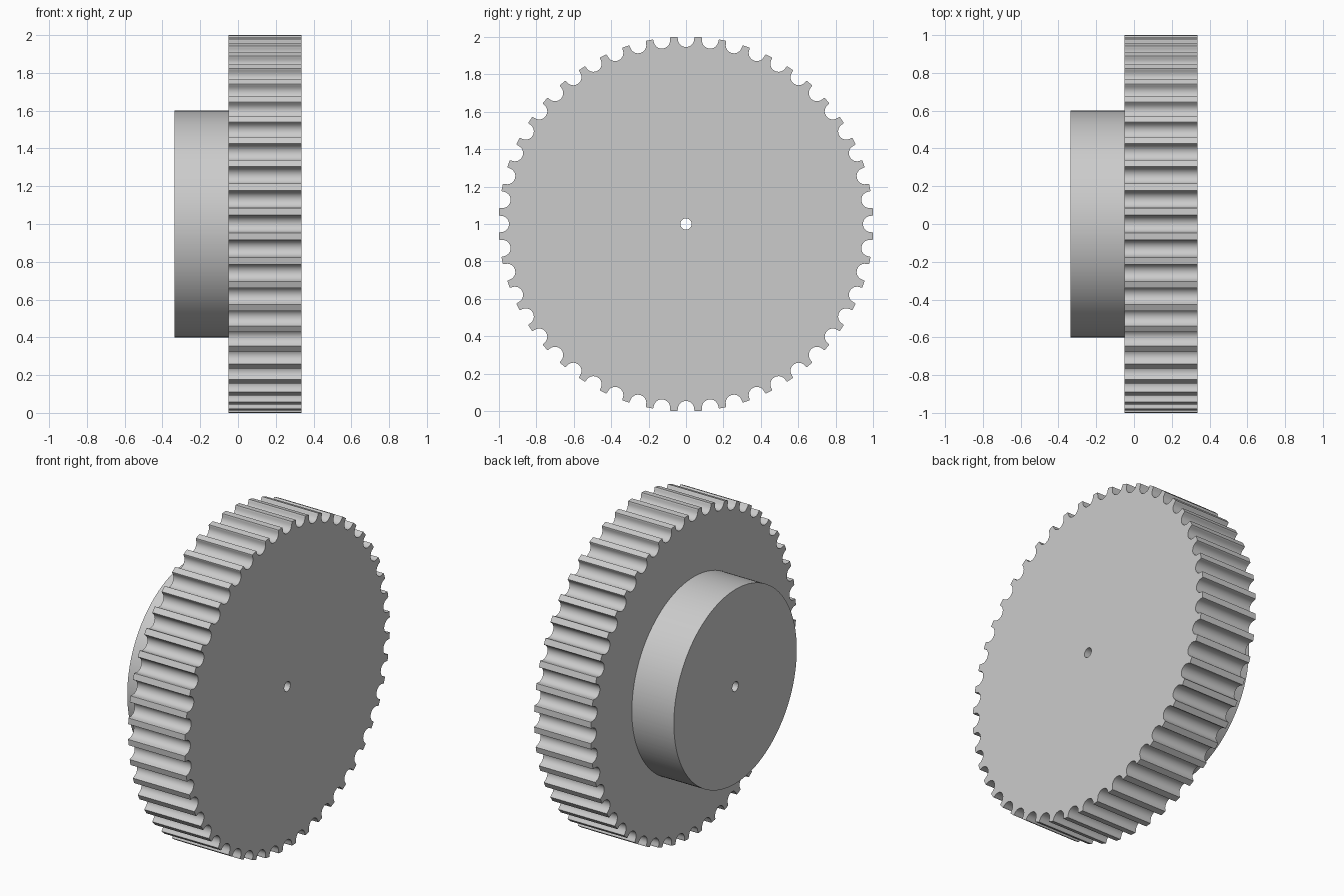
import bpy, bmesh
from math import sin, cos, pi, tau, hypot, atan2

if "Cube" in bpy.data.objects:
    bpy.data.objects.remove(bpy.data.objects["Cube"])

TEETH = 48
R_TIP, R_HUB, R_BORE = 1.001, 0.6, 0.03
X_BACK, X_STEP, X_FRONT = -0.337, -0.05, 0.337
GROOVE_R, GROOVE_C = 0.044, 0.99      # round groove radius and centre distance
ARC = 10


def groove_points():
    """One pitch: chamfered lip, semicircular groove, lip (radial, tangential)."""
    pts = [(R_TIP, -0.047), (R_TIP - 0.004, -GROOVE_R - 0.001)]
    for i in range(ARC + 1):
        a = pi * i / ARC
        pts.append((GROOVE_C - GROOVE_R * sin(a), -GROOVE_R * cos(a)))
    pts += [(R_TIP - 0.004, GROOVE_R + 0.001), (R_TIP, 0.047)]
    return [(hypot(r, t), atan2(t, r)) for r, t in pts]


# toothed outline in polar form
outline = [(r, a + tau * k / TEETH) for k in range(TEETH) for r, a in groove_points()]

bm = bmesh.new()


def loop(x, radius=None):
    """Ring of vertices at x: the toothed outline, or a circle if radius is given."""
    return [bm.verts.new((x, (radius or r) * cos(a), 1 + (radius or r) * sin(a)))
            for r, a in outline]


# bore -> front face -> teeth -> back face -> hub -> back of hub -> bore
rings = [loop(X_FRONT, R_BORE), loop(X_FRONT), loop(X_STEP),
         loop(X_STEP, R_HUB), loop(X_BACK, R_HUB), loop(X_BACK, R_BORE)]
n = len(outline)
for i, a in enumerate(rings):
    b = rings[(i + 1) % len(rings)]
    for j in range(n):
        k = (j + 1) % n
        bm.faces.new((a[j], a[k], b[k], b[j]))
bmesh.ops.recalc_face_normals(bm, faces=bm.faces)

mesh = bpy.data.meshes.new("belt_pulley")
bm.to_mesh(mesh)
bm.free()
pulley = bpy.data.objects.new("belt_pulley", mesh)
bpy.context.collection.objects.link(pulley)

# smooth grooves and hub, sharp edges kept
bpy.context.view_layer.objects.active = pulley
pulley.select_set(True)
bpy.ops.object.shade_smooth_by_angle(angle=pi / 6)
